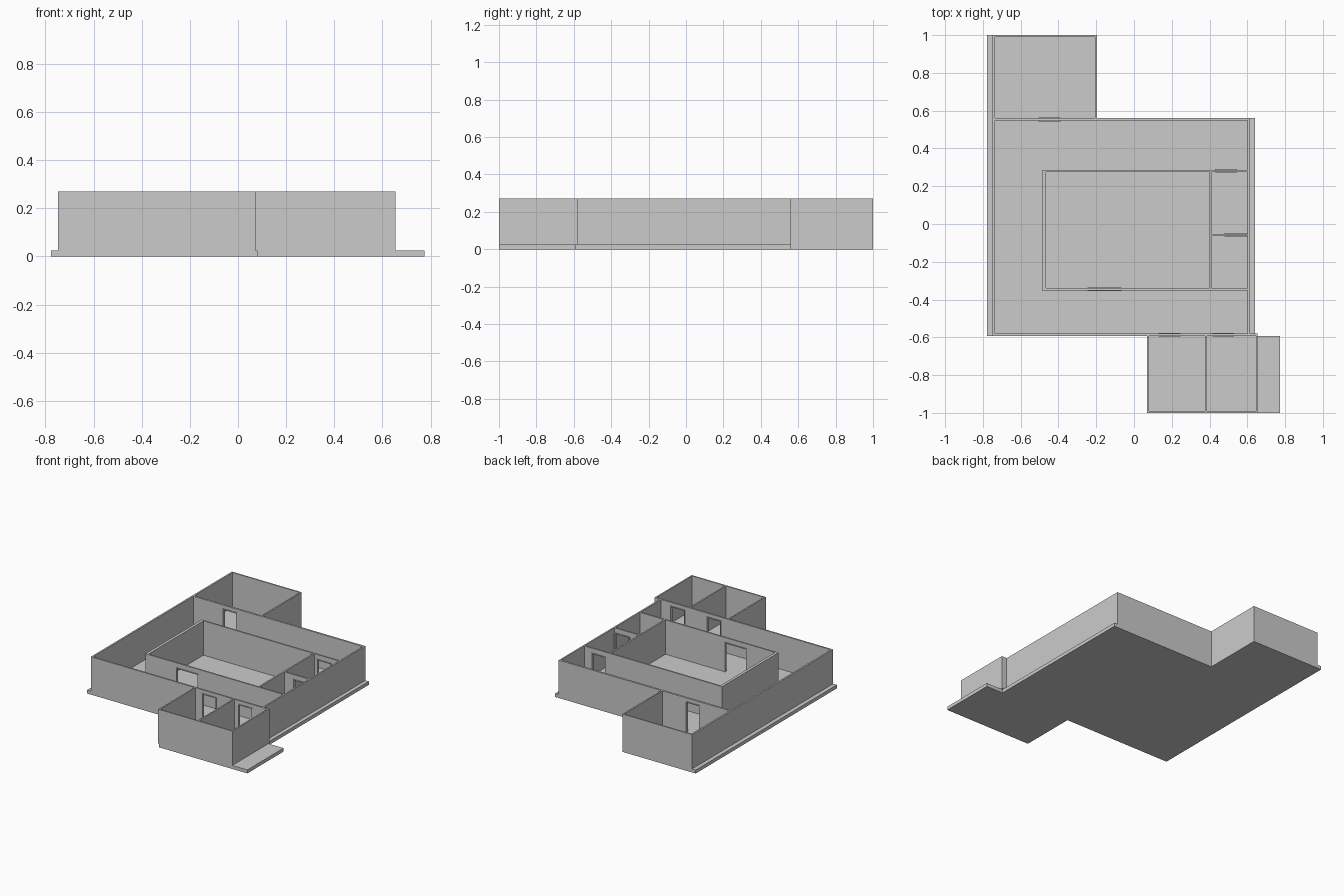
import bpy, bmesh
from mathutils import Matrix, Vector

if "Cube" in bpy.data.objects:
    bpy.data.objects.remove(bpy.data.objects["Cube"])

FLOOR, TOP = 0.025, 0.27


def add_box(bm, x0, x1, y0, y1, z0, z1):
    size = Vector((x1 - x0, y1 - y0, z1 - z0))
    mid = Vector((x0 + x1, y0 + y1, z0 + z1)) / 2
    bmesh.ops.create_cube(bm, size=1, matrix=Matrix.Translation(mid) @ Matrix.Diagonal(size.to_4d()))


def finish(name, bm):
    bmesh.ops.recalc_face_normals(bm, faces=bm.faces)
    mesh = bpy.data.meshes.new(name)
    bm.to_mesh(mesh)
    bm.free()
    obj = bpy.data.objects.new(name, mesh)
    bpy.context.collection.objects.link(obj)
    return obj


def door_frame(name, x0, x1, y0, y1, top):
    # Two jambs and a head, slightly proud of the wall
    t, p = 0.006, 0.004
    bm = bmesh.new()
    add_box(bm, x0, x0 + t, y0 - p, y1 + p, FLOOR, top - t)
    add_box(bm, x1 - t, x1, y0 - p, y1 + p, FLOOR, top - t)
    add_box(bm, x0, x1, y0 - p, y1 + p, top - t, top)
    finish(name, bm)


def wall(name, x0, x1, y0, y1, doors=()):
    # Wall running along x may be split by doorways, each with a lintel
    bm = bmesh.new()
    start = x0
    for i, (d0, d1, top) in enumerate(doors):
        add_box(bm, start, d0, y0, y1, FLOOR, TOP)
        add_box(bm, d0, d1, y0, y1, top, TOP)
        door_frame(f"{name}_door_frame_{i + 1}", d0, d1, y0, y1, top)
        start = d1
    if x1 - start > 0.001:
        add_box(bm, start, x1, y0, y1, FLOOR, TOP)
    finish(name, bm)


# Floor slab
outline = [(-0.777, -0.592), (0.078, -0.592), (0.078, -1), (0.774, -1), (0.774, -0.592),
           (0.64, -0.592), (0.64, 0.561), (-0.197, 0.561), (-0.197, 1), (-0.777, 1)]
bm = bmesh.new()
face = bm.faces.new([bm.verts.new((x, y, 0)) for x, y in outline])
ext = bmesh.ops.extrude_face_region(bm, geom=[face])
bmesh.ops.translate(bm, vec=(0, 0, FLOOR), verts=[v for v in ext["geom"] if isinstance(v, bmesh.types.BMVert)])
finish("floor_slab", bm)

# Outer walls
wall("left_wall", -0.748, -0.736, -0.58, 0.99)
wall("right_wall", 0.602, 0.613, -0.58, 0.547)
wall("back_wall", -0.736, 0.613, 0.547, 0.561, [(-0.505, -0.39, 0.245)])
wall("front_wall", -0.748, 0.655, -0.592, -0.58, [(0.13, 0.245, 0.245), (0.415, 0.53, 0.245)])

# Back room
wall("back_room_rear_wall", -0.748, -0.197, 0.99, 1)
wall("back_room_right_wall", -0.207, -0.197, 0.561, 0.99)

# Front rooms
wall("front_rooms_front_wall", 0.07, 0.655, -1, -0.99)
for side, x in (("left", 0.07), ("middle", 0.376), ("right", 0.645)):
    wall(f"front_rooms_{side}_wall", x, x + 0.01, -0.99, -0.592)

# Inner rooms
wall("inner_front_wall", -0.486, 0.602, -0.351, -0.34, [(-0.245, -0.065, 0.237)])
wall("inner_back_wall", -0.486, 0.602, 0.276, 0.287, [(0.43, 0.545, 0.237)])
wall("inner_left_wall", -0.486, -0.466, -0.34, 0.276)
wall("inner_divider", 0.4, 0.411, -0.34, 0.276)
wall("small_room_divider", 0.411, 0.602, -0.063, -0.052, [(0.48, 0.602, 0.237)])
